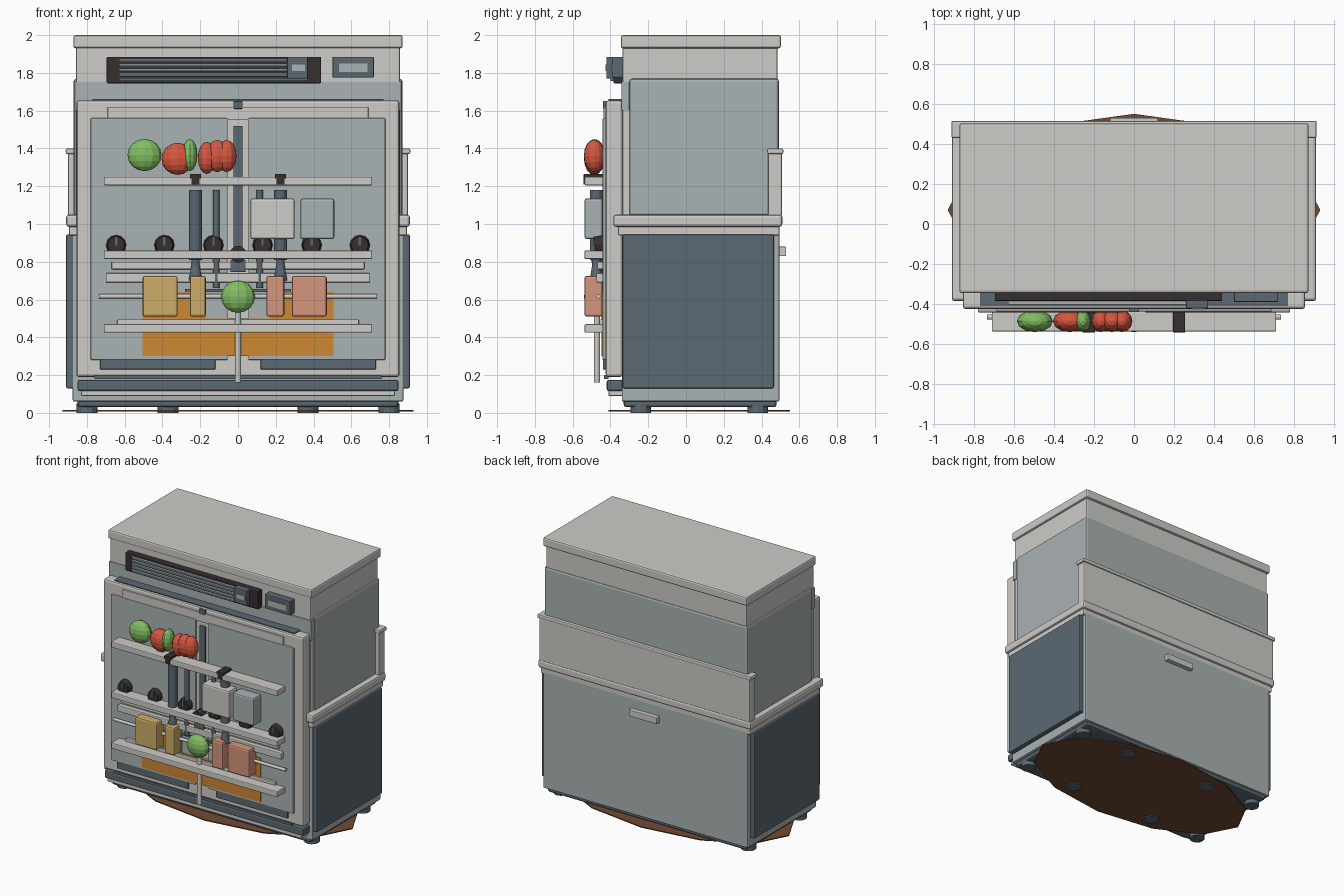
import bpy, math
from mathutils import Vector


def srgb(r, g, b):
    f = lambda c: c / 12.92 if c <= 0.04045 else ((c + 0.055) / 1.055) ** 2.4
    return (f(r / 255), f(g / 255), f(b / 255), 1)


def material(name, r, g, b):
    m = bpy.data.materials.new(name)
    m.diffuse_color = srgb(r, g, b)
    return m


LIGHT = material("warm light grey", 205, 204, 199)
BLUE = material("pale blue grey", 170, 178, 179)
SLATE = material("dark slate", 92, 104, 114)
BLACK = material("brown black", 55, 46, 48)
RED = material("tomato red", 214, 86, 64)
GREEN = material("leaf green", 130, 190, 98)
YELLOW = material("mustard yellow", 206, 174, 104)
SALMON = material("salmon", 214, 150, 125)
ORANGE = material("orange", 206, 136, 52)
BROWN = material("earth brown", 112, 74, 50)


def box(name, mat, x, y, z, bevel=0.008):
    """Bevelled box from (min, max) pairs."""
    bpy.ops.mesh.primitive_cube_add(size=1)
    o = bpy.context.object
    o.name = name
    o.data.materials.append(mat)
    lo, hi = Vector((x[0], y[0], z[0])), Vector((x[1], y[1], z[1]))
    for v in o.data.vertices:
        v.co = [lo[i] if v.co[i] < 0 else hi[i] for i in range(3)]
    if bevel:
        mod = o.modifiers.new("edge", 'BEVEL')
        mod.width = min(bevel, min(hi - lo) * 0.3)
        mod.segments = 2
    return o


def pair(name, mat, x, y, z, bevel=0.008):
    """Box and its mirror copy across x = 0."""
    box(name + "_right", mat, x, y, z, bevel)
    box(name + "_left", mat, (-x[1], -x[0]), y, z, bevel)


def rod(name, mat, centre, radius, length, axis='Z', top=None, sides=12):
    bpy.ops.mesh.primitive_cone_add(vertices=sides, radius1=radius,
                                    radius2=radius if top is None else top,
                                    depth=length, location=centre)
    o = bpy.context.object
    o.name = name
    o.data.materials.append(mat)
    if axis == 'X':
        o.rotation_euler = (0, math.pi / 2, 0)
    if axis == 'Y':
        o.rotation_euler = (math.pi / 2, 0, 0)
    return o


def ball(name, mat, x, z, rx, rz, ry=0.055):
    bpy.ops.mesh.primitive_uv_sphere_add(segments=12, ring_count=8,
                                         location=(x, -0.485, z))
    o = bpy.context.object
    o.name = name
    o.scale = (rx, ry, rz)
    o.data.materials.append(mat)
    return o


# Cabinet shell, from the base up
box("base", SLATE, (-0.85, 0.85), (-0.33, 0.48), (0.03, 0.085), 0.015)
box("lower_cabinet", BLUE, (-0.875, 0.875), (-0.34, 0.495), (0.06, 0.96))
pair("lower_side_panel", SLATE, (0.865, 0.91), (-0.335, 0.465), (0.13, 0.945))
box("lower_ledge", LIGHT, (-0.895, 0.895), (-0.36, 0.495), (0.94, 0.995))
box("upper_ledge", LIGHT, (-0.91, 0.91), (-0.385, 0.51), (0.985, 1.05), 0.015)
box("upper_cabinet", LIGHT, (-0.857, 0.857), (-0.335, 0.485), (1.04, 1.94))
box("upper_cladding", BLUE, (-0.87, 0.87), (-0.30, 0.492), (1.04, 1.77), 0.015)
box("front_band", BLUE, (-0.865, 0.865), (-0.342, -0.30), (1.6, 1.755), 0.004)
box("back_band", LIGHT, (-0.90, 0.90), (0.435, 0.507), (1.04, 1.385))
box("back_band_rim", LIGHT, (-0.912, 0.912), (0.43, 0.515), (1.37, 1.40))
box("top_cap", LIGHT, (-0.872, 0.872), (-0.345, 0.503), (1.93, 2.0), 0.012)
box("back_handle", LIGHT, (-0.12, 0.12), (0.49, 0.53), (0.83, 0.88), 0.004)

# Feet and floor disc
for x in (-0.8, -0.37, 0.37, 0.8):
    for y in (-0.24, 0.38):
        rod("foot", SLATE, (x, y, 0.025), 0.055, 0.05)
mat_disc = rod("floor_disc", BROWN, (0, 0.07, 0.012), 1, 0.008)
mat_disc.scale = (0.93, 0.48, 1)

# Door frame and two door panels
box("door_frame", LIGHT, (-0.855, 0.855), (-0.425, -0.335), (0.19, 1.655), 0.015)
box("door_top_gap", SLATE, (-0.77, 0.77), (-0.41, -0.335), (1.65, 1.662), 0)
box("door_top_rail", LIGHT, (-0.69, 0.69), (-0.436, -0.42), (1.55, 1.62), 0.004)
pair("door_panel", BLUE, (0.055, 0.78), (-0.442, -0.42), (0.28, 1.56), 0.006)
pair("door_foot_bar", SLATE, (0.12, 0.73), (-0.44, -0.42), (0.23, 0.285), 0.004)
box("door_base_line", SLATE, (-0.76, 0.76), (-0.435, -0.41), (0.18, 0.2), 0)
box("plinth", SLATE, (-0.85, 0.85), (-0.42, -0.33), (0.115, 0.175), 0.012)
box("plinth_lip", LIGHT, (-0.83, 0.83), (-0.41, -0.33), (0.09, 0.118), 0.004)
box("centre_strip", SLATE, (-0.025, 0.025), (-0.44, -0.42), (0.75, 1.52), 0.004)
box("top_hinge", SLATE, (-0.025, 0.025), (-0.44, -0.42), (1.61, 1.65), 0.003)

# Control vent with slats, switch and display
box("vent_back", BLACK, (-0.695, 0.44), (-0.385, -0.33), (1.745, 1.885), 0.006)
for i in range(5):
    z = 1.757 + i * 0.025
    box("vent_slat", SLATE, (-0.63, 0.37), (-0.40, -0.38), (z, z + 0.016), 0)
    box("vent_slat_edge", BLUE, (-0.63, 0.26), (-0.403, -0.38), (z + 0.012, z + 0.017), 0)
box("switch", SLATE, (0.26, 0.37), (-0.422, -0.38), (1.77, 1.885), 0.005)
box("switch_face", BLUE, (0.285, 0.355), (-0.427, -0.42), (1.81, 1.845), 0)
box("display", SLATE, (0.5, 0.72), (-0.39, -0.33), (1.775, 1.885), 0.006)
box("display_face", BLUE, (0.535, 0.685), (-0.395, -0.385), (1.805, 1.85), 0)

# Shelves and rails
for z in (1.205, 0.815, 0.425):
    box("shelf", LIGHT, (-0.71, 0.71), (-0.537, -0.435), (z, z + 0.045), 0.006)
box("upper_rail", LIGHT, (-0.67, 0.67), (-0.47, -0.435), (0.76, 0.80), 0.006)
box("lower_rail", LIGHT, (-0.70, 0.70), (-0.475, -0.435), (0.69, 0.74), 0.006)
box("lower_shelf_rail", LIGHT, (-0.64, 0.64), (-0.46, -0.435), (0.465, 0.495), 0.004)
rod("cross_rod", LIGHT, (0, -0.465, 0.617), 0.012, 1.47, 'X')
rod("centre_post", LIGHT, (0, -0.47, 0.36), 0.016, 0.40)

# Orange backing panels
box("orange_lower", ORANGE, (-0.505, 0.505), (-0.448, -0.42), (0.30, 0.5), 0)
pair("orange_upper", ORANGE, (0.17, 0.505), (-0.448, -0.42), (0.5, 0.64), 0)
box("orange_top_line", SLATE, (-0.28, 0.28), (-0.45, -0.43), (0.64, 0.657), 0)

# Knobs and centre latch
for x in (-0.645, -0.39, -0.13, 0.13, 0.39, 0.645):
    rod("knob", BLACK, (x, -0.46, 0.888), 0.055, 0.05, 'Y', 0.045)
    box("knob_pointer", SLATE, (x - 0.006, x + 0.006), (-0.49, -0.48), (0.885, 0.935), 0)
rod("latch", BLACK, (0, -0.47, 0.84), 0.045, 0.06, 'Y')
box("latch_stem", SLATE, (-0.04, 0.04), (-0.48, -0.44), (0.745, 0.81), 0.005)

# Hanging utensils with clips over the top shelf
for s in (-1, 1):
    rod("utensil_handle", SLATE, (s * 0.225, -0.475, 0.995), 0.034, 0.37)
    rod("utensil_neck", SLATE, (s * 0.225, -0.475, 0.80), 0.022, 0.06)
    rod("utensil_head", SLATE, (s * 0.225, -0.475, 0.74), 0.036, 0.08, 'Z', 0.022)
    rod("thin_utensil", SLATE, (s * 0.115, -0.46, 0.92), 0.017, 0.52)
    box("clip_top", BLACK, (s * 0.225 - 0.03, s * 0.225 + 0.03),
        (-0.542, -0.432), (1.24, 1.265), 0.005)
    box("clip_front", BLACK, (s * 0.225 - 0.02, s * 0.225 + 0.02),
        (-0.542, -0.53), (1.21, 1.25), 0)

# Food on the top shelf
ball("green_fruit", GREEN, -0.495, 1.365, 0.09, 0.085)
ball("red_fruit", RED, -0.32, 1.345, 0.085, 0.085)
ball("green_slice", GREEN, -0.255, 1.365, 0.04, 0.085)
for x, r in ((-0.165, 0.048), (-0.11, 0.06), (-0.06, 0.052)):
    ball("red_lobe", RED, x, 1.35 if x < -0.15 else 1.36, r, 0.085)
ball("lower_green_fruit", GREEN, 0, 0.615, 0.09, 0.085)

# Packages on the lower shelves
for name, mat, a, b, z in (("wide_yellow_box", YELLOW, -0.505, -0.32, 0.51),
                           ("narrow_yellow_box", YELLOW, -0.255, -0.17, 0.51),
                           ("narrow_salmon_box", SALMON, 0.15, 0.245, 0.51),
                           ("wide_salmon_box", SALMON, 0.285, 0.47, 0.51),
                           ("white_box", LIGHT, 0.065, 0.30, 0.92),
                           ("grey_box", BLUE, 0.33, 0.51, 0.92)):
    box(name, mat, (a, b), (-0.538, -0.44), (z, z + 0.215), 0.012)
